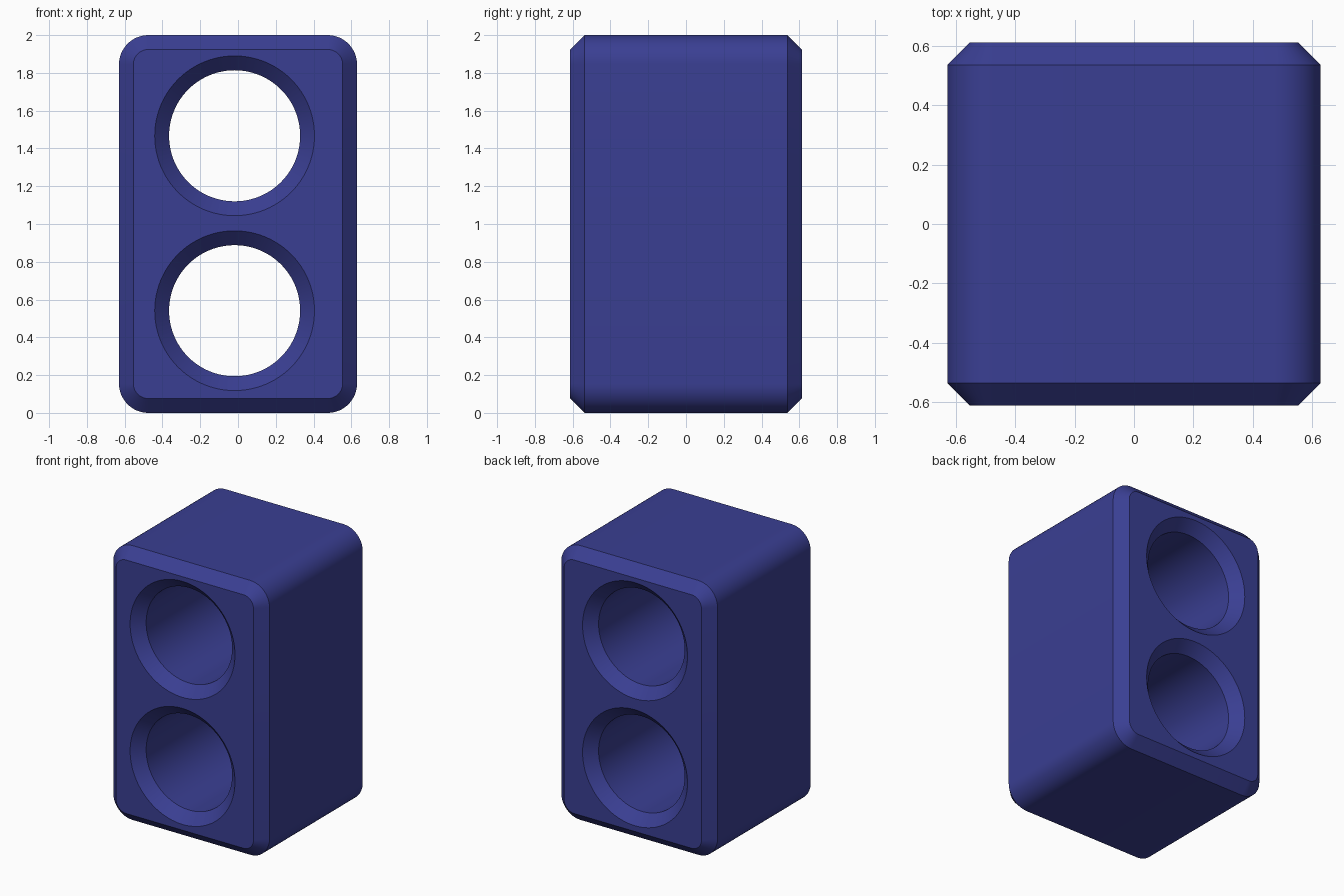
import bpy, bmesh, math

if "Cube" in bpy.data.objects:
    bpy.data.objects.remove(bpy.data.objects["Cube"])

HALF_W, HALF_D, HEIGHT = 0.63, 0.613, 2.0
BEVEL = 0.076
CORNER_R = 0.155
HOLE_X, HOLE_R = -0.018, 0.347
HOLE_Z = (0.541, 1.467)

blue = bpy.data.materials.new("deep blue")
blue.diffuse_color = (0.042, 0.049, 0.290, 1)
blue.use_nodes = True
blue.node_tree.nodes["Principled BSDF"].inputs["Base Color"].default_value = blue.diffuse_color


def rounded_rect(inset, steps=12):
    """Rounded rectangle in x and z, shrunk evenly by inset."""
    r = CORNER_R - inset
    cx, cz = HALF_W - CORNER_R, HEIGHT / 2 - CORNER_R
    pts = []
    for q, (sx, sz) in enumerate([(1, 1), (-1, 1), (-1, -1), (1, -1)]):
        for i in range(steps + 1):
            a = math.pi / 2 * (q + i / steps)
            pts.append((sx * cx + r * math.cos(a),
                        HEIGHT / 2 + sz * cz + r * math.sin(a)))
    return pts


def circle(z, r, n=96):
    return [(HOLE_X + r * math.cos(2 * math.pi * i / n),
             z + r * math.sin(2 * math.pi * i / n)) for i in range(n)]


def loft(name, rings):
    """Join matching x-z outlines placed along y into a closed solid."""
    bm = bmesh.new()
    loops = [[bm.verts.new((x, y, z)) for x, z in pts] for y, pts in rings]
    for a, b in zip(loops, loops[1:]):
        for i in range(len(a)):
            j = (i + 1) % len(a)
            bm.faces.new((a[i], a[j], b[j], b[i]))
    bm.faces.new(loops[0])
    bm.faces.new(loops[-1])
    bmesh.ops.recalc_face_normals(bm, faces=bm.faces)
    mesh = bpy.data.meshes.new(name)
    bm.to_mesh(mesh)
    bm.free()
    mesh.materials.append(blue)
    obj = bpy.data.objects.new(name, mesh)
    bpy.context.collection.objects.link(obj)
    return obj


# Block with rounded edges and chamfered front and back rims
shoulder = HALF_D - BEVEL
block = loft("block", [(-HALF_D, rounded_rect(BEVEL)),
                       (-shoulder, rounded_rect(0)),
                       (shoulder, rounded_rect(0)),
                       (HALF_D, rounded_rect(BEVEL))])

# Two through holes, flared at both ends
over = 0.01
for z in HOLE_Z:
    flare = circle(z, HOLE_R + BEVEL + over)
    bore = circle(z, HOLE_R)
    cutter = loft("hole_cutter", [(-HALF_D - over, flare), (-shoulder, bore),
                                  (shoulder, bore), (HALF_D + over, flare)])
    bpy.context.view_layer.objects.active = block
    mod = block.modifiers.new("hole", 'BOOLEAN')
    mod.operation, mod.solver, mod.object = 'DIFFERENCE', 'EXACT', cutter
    bpy.ops.object.modifier_apply(modifier=mod.name)
    bpy.data.objects.remove(cutter)

# Smooth curves, sharp chamfer edges
bpy.ops.object.select_all(action='DESELECT')
block.select_set(True)
bpy.context.view_layer.objects.active = block
bpy.ops.object.shade_smooth_by_angle(angle=math.radians(30))
